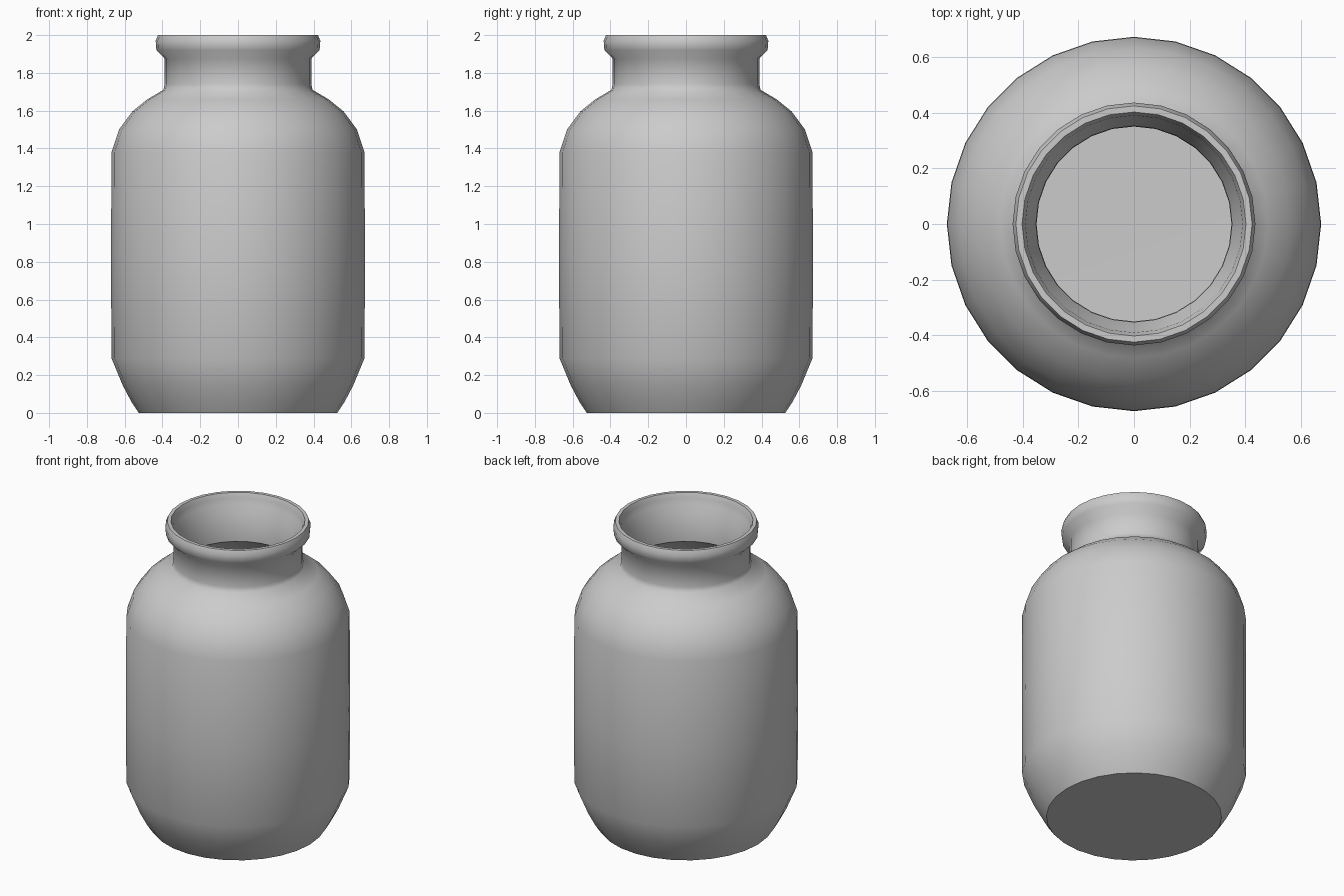
import bpy, bmesh
from math import tau, radians
from mathutils import Vector, Matrix

if "Cube" in bpy.data.objects:
    bpy.data.objects.remove(bpy.data.objects["Cube"])

SIDES = 28

# Closed wall section (radius, height): outside going up, over the lip, inside going down
outer = [(0, 0.0), (0.525, 0.0), (0.565, 0.06), (0.61, 0.145), (0.67, 0.29), (0.672, 0.8),
         (0.67, 1.38), (0.63, 1.50), (0.56, 1.595), (0.48, 1.66), (0.395, 1.71),
         (0.388, 1.74), (0.388, 1.875), (0.432, 1.92), (0.436, 1.97), (0.424, 2.0)]
inner = [(0.402, 2.0), (0.39, 1.97), (0.385, 1.93), (0.352, 1.88), (0.35, 1.70),
         (0.45, 1.63), (0.53, 1.565), (0.595, 1.48), (0.63, 1.37), (0.632, 0.8),
         (0.63, 0.30), (0.575, 0.17), (0.50, 0.045), (0, 0.04)]


def lathe(name, profile, sides):
    bm = bmesh.new()
    verts = [bm.verts.new((r, 0, z)) for r, z in profile]
    edges = [bm.edges.new(pair) for pair in zip(verts, verts[1:])]
    bmesh.ops.spin(bm, geom=verts + edges, cent=(0, 0, 0), axis=(0, 0, 1),
                   angle=tau, steps=sides, use_duplicate=False)
    bmesh.ops.remove_doubles(bm, verts=bm.verts, dist=0.0005)
    bmesh.ops.recalc_face_normals(bm, faces=bm.faces)
    mesh = bpy.data.meshes.new(name)
    bm.to_mesh(mesh)
    bm.free()
    obj = bpy.data.objects.new(name, mesh)
    bpy.context.collection.objects.link(obj)
    bpy.context.view_layer.objects.active = obj
    obj.select_set(True)
    bpy.ops.object.shade_smooth_by_angle(angle=radians(50))
    return obj


# Hollow jar with shoulder, neck and rolled lip
lathe("jar", outer + inner, SIDES)
